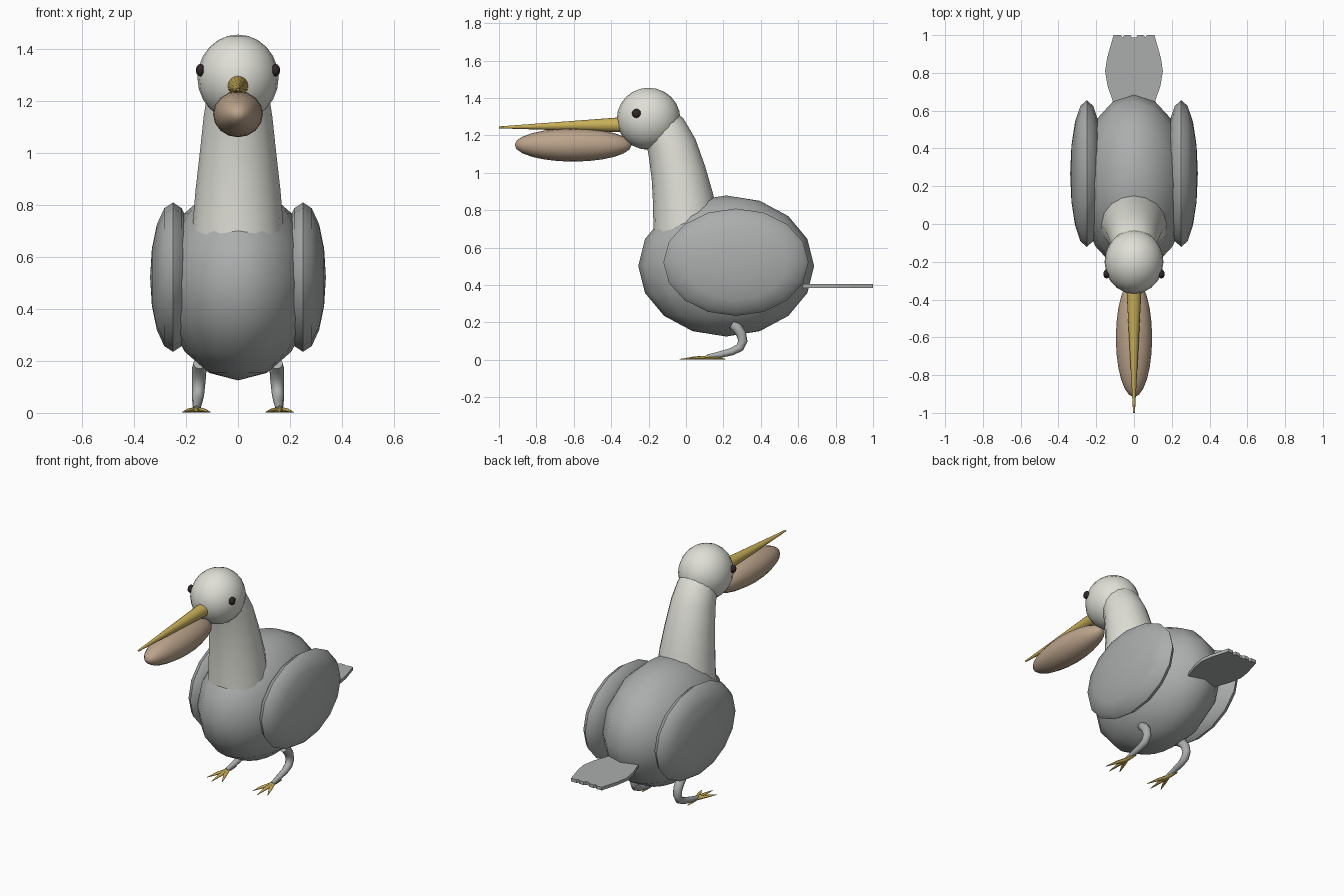
import bpy, bmesh, math
from mathutils import Vector, Matrix

if "Cube" in bpy.data.objects:
    bpy.data.objects.remove(bpy.data.objects["Cube"], do_unlink=True)


def material(name, r, g, b):
    m = bpy.data.materials.new(name)
    m.use_nodes = True
    m.diffuse_color = (r, g, b, 1)
    m.node_tree.nodes["Principled BSDF"].inputs["Base Color"].default_value = (r, g, b, 1)
    return m


GREY = material("grey feathers", 0.41, 0.42, 0.42)
WHITE = material("off white feathers", 0.74, 0.74, 0.68)
YELLOW = material("beak yellow", 0.58, 0.43, 0.1)
TAN = material("pouch tan", 0.5, 0.37, 0.26)
BLACK = material("eye black", 0.03, 0.02, 0.02)


def finish(name, bm, mat, smooth=True):
    bmesh.ops.recalc_face_normals(bm, faces=bm.faces)
    mesh = bpy.data.meshes.new(name)
    bm.to_mesh(mesh)
    bm.free()
    mesh.materials.append(mat)
    for p in mesh.polygons:
        p.use_smooth = smooth
    obj = bpy.data.objects.new(name, mesh)
    bpy.context.collection.objects.link(obj)
    if smooth:
        bpy.ops.object.select_all(action='DESELECT')
        obj.select_set(True)
        bpy.context.view_layer.objects.active = obj
        bpy.ops.object.shade_smooth_by_angle(angle=math.radians(50))
    return obj


def ellipsoid(name, centre, radii, mat, pole='Z', segments=16, rings=8):
    bm = bmesh.new()
    bmesh.ops.create_uvsphere(bm, u_segments=segments, v_segments=rings, radius=1)
    turn = {'X': Matrix.Rotation(math.pi / 2, 3, 'Y'),
            'Y': Matrix.Rotation(math.pi / 2, 3, 'X'),
            'Z': Matrix.Identity(3)}[pole]
    for v in bm.verts:
        p = turn @ v.co
        v.co = Vector(centre) + Vector(p[i] * radii[i] for i in range(3))
    return finish(name, bm, mat)


def tube(name, stations, mat, segments=12, flat=1.0):
    """Loft circles along (x, y, z, radius) stations, each square to the path."""
    bm = bmesh.new()
    pts = [Vector(s[:3]) for s in stations]
    loops = []
    for i, s in enumerate(stations):
        along = (pts[min(i + 1, len(pts) - 1)] - pts[max(i - 1, 0)]).normalized()
        side = along.cross(Vector((0, 0, 1)))
        if abs(along.x) < 0.5 * abs(along.z):
            side = Vector((1, 0, 0))
        side = (side - along * side.dot(along)).normalized()
        up = side.cross(along)
        ring = []
        for k in range(segments):
            a = math.tau * k / segments
            ring.append(bm.verts.new(pts[i] + s[3] * (side * math.cos(a) + up * math.sin(a) * flat)))
        loops.append(ring)
    for a, b in zip(loops, loops[1:]):
        for k in range(segments):
            n = (k + 1) % segments
            bm.faces.new((a[k], a[n], b[n], b[k]))
    bm.faces.new(loops[0])
    bm.faces.new(loops[-1])
    return finish(name, bm, mat)


# Body, neck and head
ellipsoid("body", (0, 0.215, 0.502), (0.29, 0.47, 0.377), GREY)
tube("neck", [(0, 0.01, 0.6, 0.187), (0, 0, 0.72, 0.175), (0, -0.015, 0.86, 0.163),
              (0, -0.04, 1.0, 0.147), (0, -0.075, 1.14, 0.132),
              (0, -0.115, 1.23, 0.118), (0, -0.16, 1.29, 0.1)], WHITE, 16)
ellipsoid("head", (0, -0.2, 1.289), (0.156, 0.17, 0.166), WHITE, 'Z', 20, 12)

# Beak and pouch
tube("upper_beak", [(0, -0.28, 1.258, 0.042), (0, -0.36, 1.257, 0.039),
                    (0, -1.0, 1.243, 0.005)], YELLOW, 16)
ellipsoid("beak_pouch", (0, -0.603, 1.149), (0.096, 0.313, 0.089), TAN, 'Y', 16, 12)

# Tail fan: flat plate with a scalloped rear edge
half = [(0.08, 0.55), (0.11, 0.645), (0.14, 0.73), (0.153, 0.81), (0.142, 0.88), (0.108, 1.0),
        (0.07, 1.0), (0.06, 0.988), (0.05, 1.0), (0.02, 1.0), (0.01, 0.988)]
bm = bmesh.new()
outline = half + [(-x, y) for x, y in reversed(half)]
base = bm.faces.new([bm.verts.new((x, y, 0.385)) for x, y in outline])
top = bmesh.ops.extrude_face_region(bm, geom=[base])
bmesh.ops.translate(bm, vec=(0, 0, 0.02),
                    verts=[v for v in top["geom"] if isinstance(v, bmesh.types.BMVert)])
finish("tail", bm, GREY, smooth=False)

# Paired parts
for s, side in ((1, "left"), (-1, "right")):
    ellipsoid(side + "_wing", (s * 0.25, 0.267, 0.522), (0.088, 0.388, 0.287), GREY, 'X')
    ellipsoid(side + "_eye", (s * 0.145, -0.265, 1.318), (0.018, 0.024, 0.024), BLACK, 'Z', 10, 6)
    tube(side + "_leg", [(s * x, y, z, r) for x, y, z, r in (
        (0.148, 0.245, 0.19, 0.024), (0.149, 0.272, 0.172, 0.028), (0.15, 0.295, 0.14, 0.027),
        (0.152, 0.304, 0.1, 0.025), (0.154, 0.288, 0.066, 0.023), (0.156, 0.245, 0.044, 0.02),
        (0.158, 0.18, 0.028, 0.017), (0.16, 0.115, 0.016, 0.012))], GREY)
    # Toes: three fanned forward, one short one behind
    for toe, dx, y in (("middle", 0, -0.036), ("inner", -0.053, -0.005),
                       ("outer", 0.053, -0.005), ("back", 0, 0.212)):
        tube(side + "_" + toe + "_toe", [(s * 0.16, 0.125, 0.013, 0.014),
             (s * (0.16 + dx * 0.5), (0.125 + y) / 2, 0.01, 0.011),
             (s * (0.16 + dx), y, 0.003, 0.002)], YELLOW, 8, 0.75)
